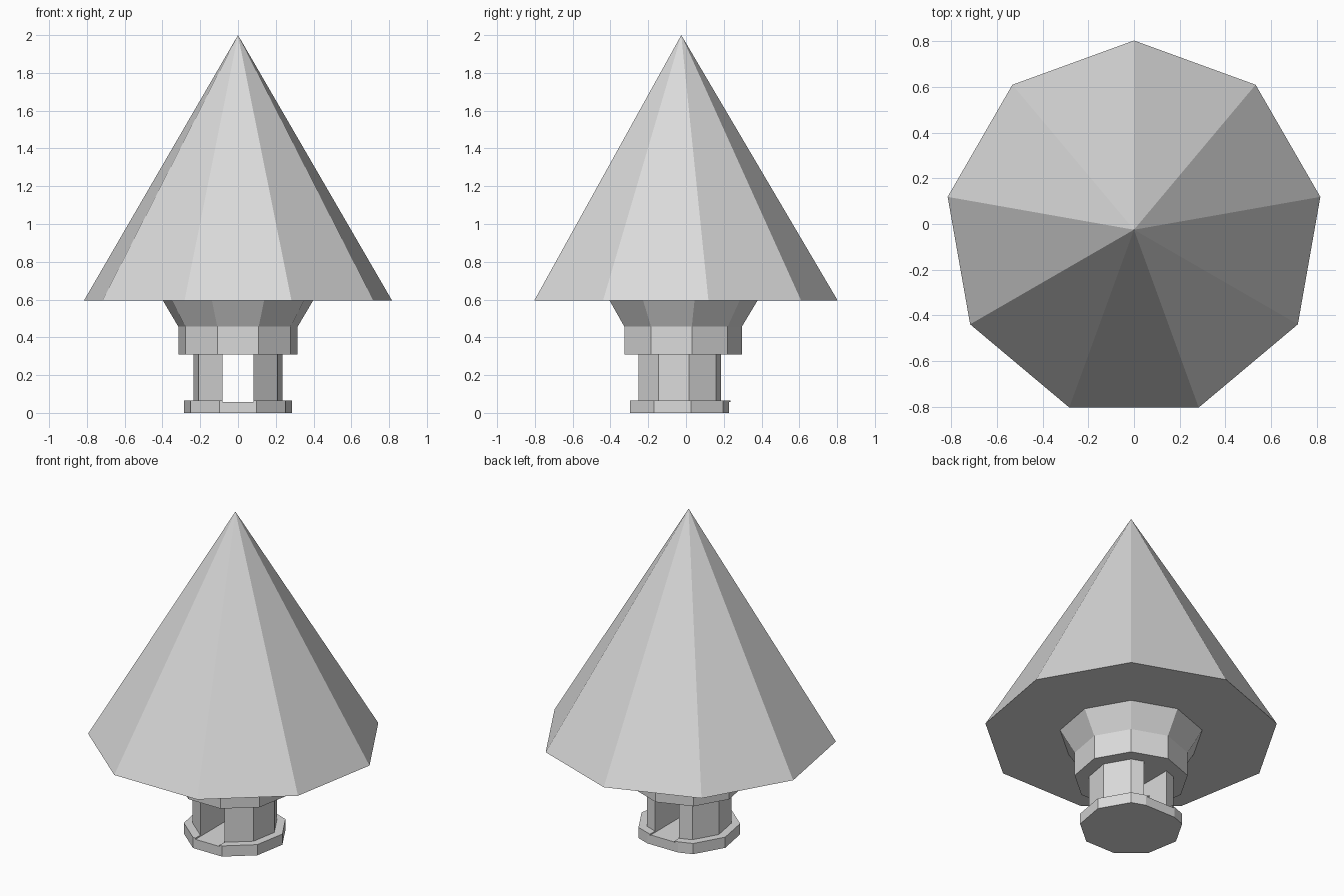
import bpy
import bmesh
from math import cos, sin, pi

if "Cube" in bpy.data.objects:
    bpy.data.objects.remove(bpy.data.objects["Cube"], do_unlink=True)

SIDES = 9
CENTRE_Y = -0.025

grey = bpy.data.materials.new("light_grey")
grey.use_nodes = True
colour = (0.7, 0.7, 0.7, 1)
grey.diffuse_color = colour
grey.node_tree.nodes["Principled BSDF"].inputs["Base Color"].default_value = colour


def finish(bm, name):
    bmesh.ops.recalc_face_normals(bm, faces=bm.faces)
    mesh = bpy.data.meshes.new(name)
    bm.to_mesh(mesh)
    bm.free()
    mesh.materials.append(grey)
    obj = bpy.data.objects.new(name, mesh)
    bpy.context.collection.objects.link(obj)
    return obj


def stack(profile):
    """Nine-sided solid from (radius, height) rings, one corner towards the back."""
    bm = bmesh.new()
    rings = []
    for radius, z in profile:
        if radius == 0:
            rings.append([bm.verts.new((0, CENTRE_Y, z))])
            continue
        angles = [pi / 2 + 2 * pi * i / SIDES for i in range(SIDES)]
        rings.append([bm.verts.new((radius * cos(a), CENTRE_Y + radius * sin(a), z))
                      for a in angles])
    for low, high in zip(rings, rings[1:]):
        for i in range(SIDES):
            j = (i + 1) % SIDES
            if len(high) == 1:
                bm.faces.new((low[i], low[j], high[0]))
            else:
                bm.faces.new((low[i], low[j], high[j], high[i]))
    bm.faces.new(rings[0])
    if len(rings[-1]) > 1:
        bm.faces.new(rings[-1])
    return bm


def slice_off(bm, point, normal):
    """Remove everything on the normal's side of a plane and cap the cut."""
    geom = bm.verts[:] + bm.edges[:] + bm.faces[:]
    cut = bmesh.ops.bisect_plane(bm, geom=geom, plane_co=point, plane_no=normal,
                                 clear_outer=True)["geom_cut"]
    edges = [e for e in cut if isinstance(e, bmesh.types.BMEdge)]
    bmesh.ops.holes_fill(bm, edges=edges, sides=0)


SLOT = 0.082       # half width of the open channel
FLOOR = 0.058      # channel floor
BASE_TOP = 0.066
SHAFT_TOP = 0.31

# Pointed roof and flared collar
finish(stack([(0.828, 0.595), (0, 2.0)]), "cone_roof")
finish(stack([(0.321, SHAFT_TOP), (0.321, 0.457), (0.404, 0.595)]), "flared_collar")

# Base disc with a flat back, and raised rims either side of the channel
base = stack([(0.29, 0), (0.29, FLOOR)])
slice_off(base, (0, 0.227, 0), (0, 1, 0))
finish(base, "base_disc")

# Two posts and rims, each one side of the open channel
for name, side in (("left", 1), ("right", -1)):
    for part, radius, low, high in (("post", 0.24, BASE_TOP, SHAFT_TOP),
                                    ("base_rim", 0.29, FLOOR, BASE_TOP)):
        bm = stack([(radius, low), (radius, high)])
        slice_off(bm, (side * SLOT, 0, 0), (-side, 0, 0))
        finish(bm, name + "_" + part)
